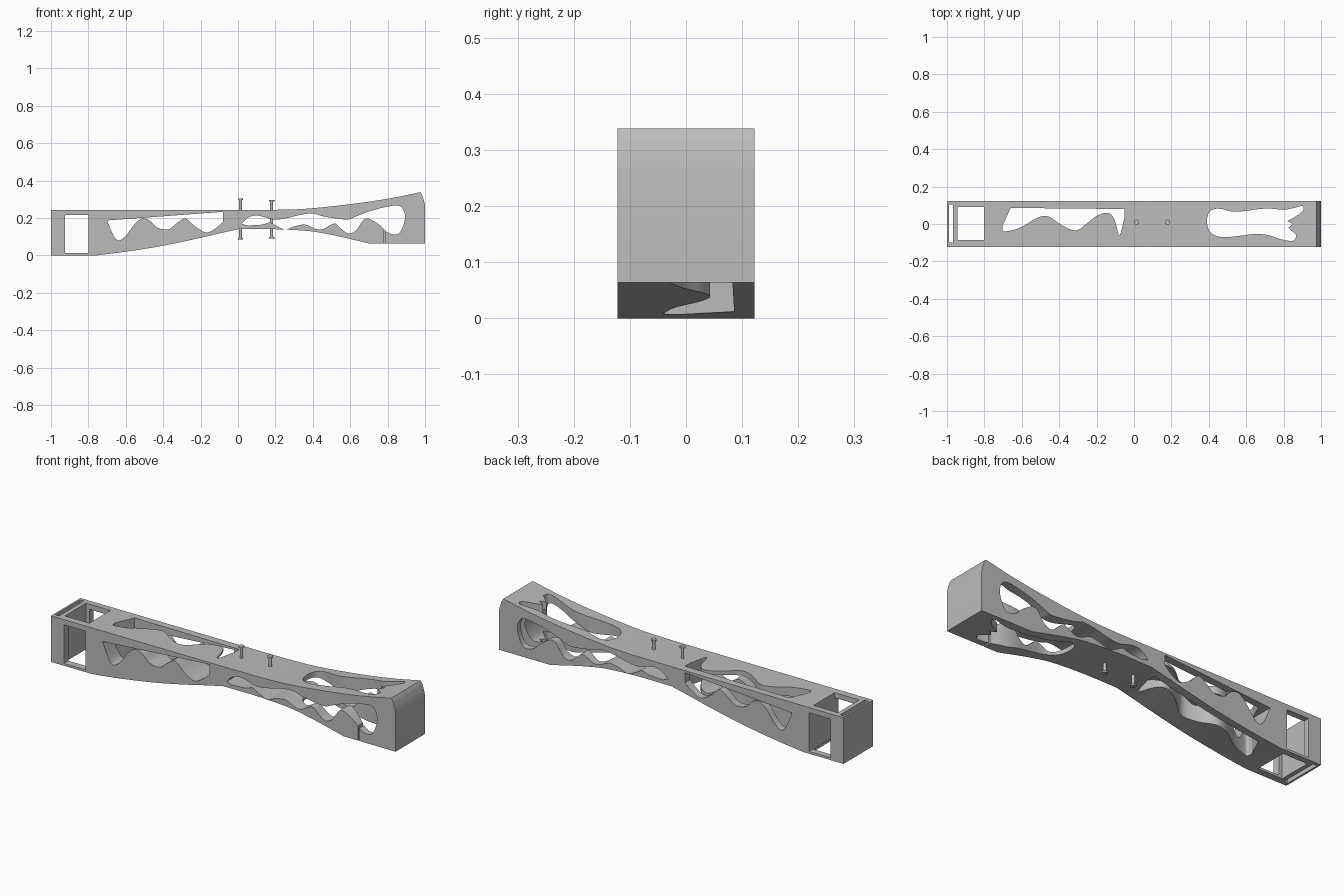
import bpy
import bmesh
import math
from mathutils import Vector

cube = bpy.data.objects.get("Cube")
if cube:
    bpy.data.objects.remove(cube, do_unlink=True)

grey = bpy.data.materials.new("light grey")
grey.use_nodes = True
grey.diffuse_color = (0.5, 0.5, 0.5, 1)
grey.node_tree.nodes["Principled BSDF"].inputs["Base Color"].default_value = (0.5, 0.5, 0.5, 1)

HALF_WIDTH = 0.122


def smooth(points, steps=5):
    """Catmull-Rom curve through an open row of points."""
    p = [Vector(q) for q in points]
    p = [p[0] * 2 - p[1]] + p + [p[-1] * 2 - p[-2]]
    row = []
    for a, b, c, d in zip(p, p[1:], p[2:], p[3:]):
        for i in range(steps):
            t = i / steps
            row.append((b * 2 + (c - a) * t + (a * 2 - b * 5 + c * 4 - d) * t**2
                        + (b * 3 - a - c * 3 + d) * t**3) / 2)
    return row + [p[-2]]


def prism(name, outline, axis, low, high):
    """Extrude an outline along y (side profile) or z (plan profile)."""
    bm = bmesh.new()
    place = (lambda u, v, w: (u, w, v)) if axis == "y" else (lambda u, v, w: (u, v, w))
    start = [bm.verts.new(place(u, v, low)) for u, v in outline]
    end = [bm.verts.new(place(u, v, high)) for u, v in outline]
    bm.faces.new(start)
    bm.faces.new(end)
    for i in range(len(start)):
        j = (i + 1) % len(start)
        bm.faces.new((start[i], start[j], end[j], end[i]))
    bmesh.ops.recalc_face_normals(bm, faces=bm.faces)
    mesh = bpy.data.meshes.new(name)
    bm.to_mesh(mesh)
    bm.free()
    mesh.materials.append(grey)
    obj = bpy.data.objects.new(name, mesh)
    bpy.context.collection.objects.link(obj)
    return obj


def rectangle(x1, x2, v1, v2):
    return [(x1, v1), (x2, v1), (x2, v2), (x1, v2)]


def activate(obj):
    bpy.ops.object.select_all(action="DESELECT")
    obj.select_set(True)
    bpy.context.view_layer.objects.active = obj


# Beam body: flat rear block, slim waist and flared front end
top_edge = [(-1, .242)] + smooth([(.02, .243), (.2, .244), (.37, .25), (.6, .274), (.8, .303), (.975, .338)])
nose = smooth([(.985, .322), (.995, .29), (1, .265)])
belly = smooth([(.7, .064), (.6, .088), (.5, .11), (.38, .13), (.2, .14), (0, .14)])
keel = smooth([(-.1, .118), (-.2, .094), (-.4, .052), (-.6, .02), (-.76, 0)])
beam = prism("beam_body", top_edge + nose + [(1, .064)] + belly + keel + [(-1, 0)],
             "y", -HALF_WIDTH, HALF_WIDTH)

# Wavy side openings
rear_wave = smooth([(-.08, .18), (-.12, .145), (-.17, .123), (-.23, .155), (-.28, .197),
                    (-.33, .17), (-.37, .14), (-.43, .148), (-.47, .185), (-.51, .197),
                    (-.55, .17), (-.6, .105), (-.64, .08), (-.67, .115), (-.7, .187)])
front_wave = smooth([(.02, .17), (.05, .2), (.09, .213), (.13, .208), (.19, .192), (.25, .197),
                     (.33, .216), (.4, .224), (.46, .208), (.58, .192), (.63, .208), (.7, .235),
                     (.78, .257), (.85, .267), (.88, .25), (.893, .21), (.885, .165), (.865, .123),
                     (.84, .112), (.8, .123), (.76, .16), (.71, .192), (.68, .195), (.66, .176),
                     (.63, .133), (.59, .117), (.55, .144), (.52, .17), (.49, .16), (.45, .139),
                     (.41, .144), (.36, .165), (.3, .155), (.255, .139), (.21, .155), (.17, .176),
                     (.13, .165), (.05, .16)])

# Wavy openings through the top
rear_plan = [(-.66, .086), (-.05, .08)] + smooth(
    [(-.05, .04), (-.077, -.06), (-.1, .01), (-.12, .048), (-.15, .06), (-.2, .043), (-.25, .005),
     (-.29, -.027), (-.33, -.032), (-.39, -.005), (-.44, .032), (-.48, .043), (-.53, .027),
     (-.6, -.016), (-.67, -.037), (-.7, -.037), (-.703, -.01)])
front_plan = smooth(
    [(.87, -.06), (.85, -.09), (.78, -.08), (.72, -.06), (.65, -.053), (.56, -.064), (.47, -.07),
     (.41, -.047), (.39, .01), (.4, .06), (.43, .08), (.47, .08), (.53, .066), (.6, .07),
     (.67, .08), (.73, .082), (.8, .076), (.85, .085), (.9, .096), (.905, .075), (.88, .05)])
teeth = [(.82, .015), (.85, 0), (.825, -.02)]

cutters = [
    prism("rear_side_opening", rear_wave + [(-.08, .233)], "y", -1, 1),
    prism("front_side_opening", front_wave, "y", -1, 1),
    prism("rear_side_window", rectangle(-.925, -.8, .012, .215), "y", -1, 1),
    prism("rear_top_opening", rear_plan, "z", -1, 1),
    prism("front_top_opening", front_plan + teeth, "z", -1, 1),
    prism("rear_top_window", rectangle(-.945, -.803, -.085, .09), "z", -1, 1),
    prism("rear_end_slot", rectangle(-.99, -.968, -.1, .105), "z", -1, 1),
    prism("side_slit", rectangle(.781, .789, 0, .16), "y", -1, -.05),
]
for cutter in cutters:
    cutter.hide_render = True
    cut = beam.modifiers.new(cutter.name, "BOOLEAN")
    cut.operation = "DIFFERENCE"
    cut.solver = "EXACT"
    cut.object = cutter
    activate(beam)
    bpy.ops.object.modifier_apply(modifier=cut.name)
    bpy.data.objects.remove(cutter, do_unlink=True)
activate(beam)
bpy.ops.object.shade_smooth_by_angle(angle=math.radians(25))


# Pivot pins: thin shafts with a flat head at each end
def pin(name, x, bottom, top):
    head = 0.008
    bm = bmesh.new()
    for radius, low, high in ((.008, bottom, top), (.014, bottom, bottom + head), (.014, top - head, top)):
        made = bmesh.ops.create_cone(bm, cap_ends=True, segments=24, radius1=radius,
                                     radius2=radius, depth=high - low)
        bmesh.ops.translate(bm, verts=made["verts"], vec=(x, .01, (low + high) / 2))
    mesh = bpy.data.meshes.new(name)
    bm.to_mesh(mesh)
    bm.free()
    mesh.materials.append(grey)
    obj = bpy.data.objects.new(name, mesh)
    bpy.context.collection.objects.link(obj)
    activate(obj)
    bpy.ops.object.shade_smooth_by_angle(angle=math.radians(30))


pin("rear_pin", .013, .084, .305)
pin("front_pin", .18, .09, .297)
